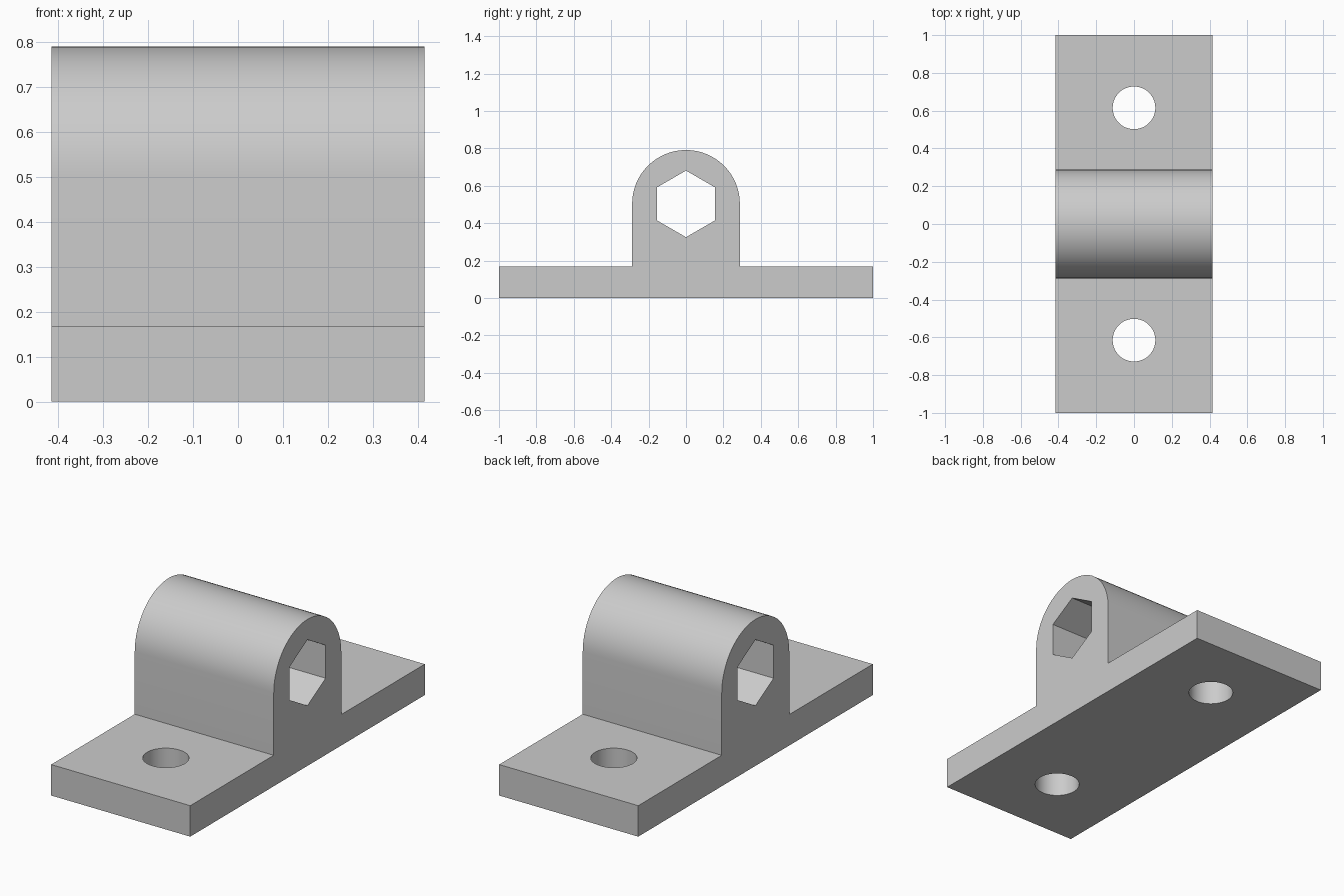
import bpy
import bmesh
from math import pi, sin, cos, radians

cube = bpy.data.objects.get("Cube")
if cube:
    bpy.data.objects.remove(cube, do_unlink=True)

HALF_WIDTH = 0.415
BASE_TOP = 0.167
AXIS_Z = 0.503
OUTER_R = 0.288
HEX_R = 0.178
HOLE_R = 0.113
HOLE_Y = 0.615

grey = bpy.data.materials.new("plain grey")
grey.use_nodes = True
grey.diffuse_color = (0.6, 0.6, 0.6, 1)
grey.node_tree.nodes["Principled BSDF"].inputs["Base Color"].default_value = grey.diffuse_color


def extrude_profile(name, points, vector):
    """Closed solid made by sweeping a flat polygon along a vector."""
    bm = bmesh.new()
    face = bm.faces.new([bm.verts.new(p) for p in points])
    swept = bmesh.ops.extrude_face_region(bm, geom=[face])["geom"]
    bmesh.ops.translate(bm, vec=vector,
                        verts=[v for v in swept if isinstance(v, bmesh.types.BMVert)])
    bmesh.ops.recalc_face_normals(bm, faces=bm.faces[:])
    mesh = bpy.data.meshes.new(name)
    bm.to_mesh(mesh)
    bm.free()
    mesh.materials.append(grey)
    obj = bpy.data.objects.new(name, mesh)
    bpy.context.collection.objects.link(obj)
    return obj


def ring(radius, sides, start=0.0):
    return [(radius * cos(start + 2 * pi * i / sides),
             radius * sin(start + 2 * pi * i / sides)) for i in range(sides)]


# Mounting flanges and rounded housing as one side profile
ARC = 32
arch = [(OUTER_R * cos(pi * i / ARC), AXIS_Z + OUTER_R * sin(pi * i / ARC))
        for i in range(ARC + 1)]
outline = [(-1, 0), (1, 0), (1, BASE_TOP), (OUTER_R, BASE_TOP), *arch,
           (-OUTER_R, BASE_TOP), (-1, BASE_TOP)]
bracket = extrude_profile("bracket", [(-HALF_WIDTH, y, z) for y, z in outline],
                          (2 * HALF_WIDTH, 0, 0))

# Hexagonal bore and the two bolt holes
cutters = [extrude_profile("hex_bore_cutter",
                           [(-1, y, AXIS_Z + z) for y, z in ring(HEX_R, 6, pi / 2)],
                           (2, 0, 0))]
for side, label in ((-1, "front"), (1, "back")):
    cutters.append(extrude_profile(label + "_bolt_hole_cutter",
                                   [(x, side * HOLE_Y + y, -0.2) for x, y in ring(HOLE_R, 48)],
                                   (0, 0, 0.6)))

bpy.ops.object.select_all(action="DESELECT")
bpy.context.view_layer.objects.active = bracket
bracket.select_set(True)
for cutter in cutters:
    cutter.hide_render = True
    mod = bracket.modifiers.new(cutter.name, "BOOLEAN")
    mod.operation = "DIFFERENCE"
    mod.solver = "EXACT"
    mod.object = cutter
    bpy.ops.object.modifier_apply(modifier=mod.name)
    bpy.data.objects.remove(cutter, do_unlink=True)

bpy.ops.object.shade_smooth_by_angle(angle=radians(30))
